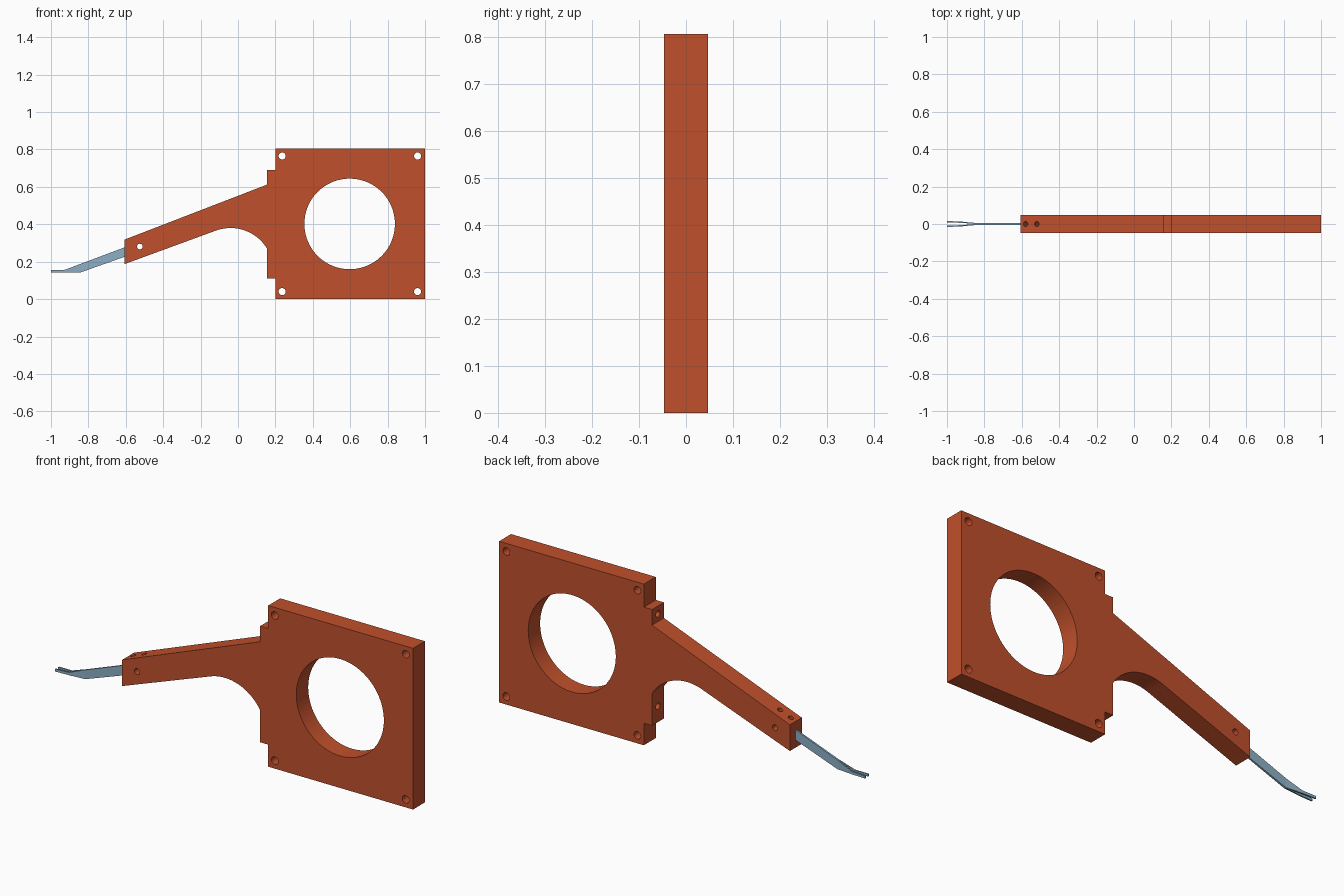
import bpy, bmesh, math
from mathutils import Vector

if "Cube" in bpy.data.objects:
    bpy.data.objects.remove(bpy.data.objects["Cube"])

HALF = 0.047  # half thickness of the body


def material(name, rgb):
    m = bpy.data.materials.new(name)
    m.diffuse_color = (*rgb, 1)
    m.use_nodes = True
    m.node_tree.nodes["Principled BSDF"].inputs["Base Color"].default_value = m.diffuse_color
    return m


def add_mesh(name, verts, faces, mat):
    me = bpy.data.meshes.new(name)
    me.from_pydata(verts, [], faces)
    bm = bmesh.new()
    bm.from_mesh(me)
    bmesh.ops.recalc_face_normals(bm, faces=bm.faces)
    bm.to_mesh(me)
    bm.free()
    ob = bpy.data.objects.new(name, me)
    bpy.context.collection.objects.link(ob)
    me.materials.append(mat)
    return ob


def apply_modifier(ob, mod):
    bpy.context.view_layer.objects.active = ob
    bpy.ops.object.modifier_apply(modifier=mod.name)


def drill(ob, centre, axis, r, half_depth, sides=24):
    """Cut a round hole; centre is the middle of the cutter."""
    bpy.ops.mesh.primitive_cylinder_add(vertices=sides, radius=r, depth=2 * half_depth, location=centre)
    cutter = bpy.context.object
    cutter.rotation_euler = Vector(axis).to_track_quat('Z', 'Y').to_euler()
    cutter.hide_render = True
    mod = ob.modifiers.new("hole", 'BOOLEAN')
    mod.operation, mod.object, mod.solver = 'DIFFERENCE', cutter, 'EXACT'
    bpy.context.view_layer.update()
    apply_modifier(ob, mod)
    bpy.data.objects.remove(cutter, do_unlink=True)


orange = material("orange", (0.53, 0.08, 0.025))
steel = material("steel", (0.27, 0.43, 0.56))

# Body outline: square plate, mounting step, sloping arm with a rounded underside
outline = [(0.155, 0.11), (0.2, 0.11), (0.2, 0), (1, 0), (1, 0.805), (0.2, 0.805), (0.2, 0.69),
           (0.155, 0.69), (0.155, 0.612), (-0.607, 0.318), (-0.607, 0.187)]
start, end, radius = math.radians(111), math.radians(31), 0.228
for i in range(19):
    a = start + (end - start) * i / 18
    outline.append((-0.04 + radius * math.cos(a), 0.152 + radius * math.sin(a)))
outline.append((0.155, 0.27))
n = len(outline)
verts = [(x, y, z) for y in (-HALF, HALF) for x, z in outline]
faces = [list(range(n)), list(range(n, 2 * n))]
faces += [[i, (i + 1) % n, n + (i + 1) % n, n + i] for i in range(n)]
body = add_mesh("fan_plate_and_arm", verts, faces, orange)

# Large opening, corner holes and cross hole in the arm
drill(body, (0.597, 0, 0.402), (0, 1, 0), 0.242, 0.2, 96)
for x in (0.236, 0.96):
    for z in (0.04, 0.765):
        drill(body, (x, 0, z), (0, 1, 0), 0.019, 0.2)
drill(body, (-0.525, 0, 0.281), (0, 1, 0), 0.015, 0.2)

# Blind holes in the step and set screw holes on top of the arm
for z in (0.65, 0.19):
    drill(body, (0.155, 0, z), (1, 0, 0), 0.016, 0.1)
slope = (0.612 - 0.318) / 0.762
for x in (-0.58, -0.52):
    drill(body, (x, 0, 0.318 + slope * (x + 0.607)), (-slope, 0, 1), 0.013, 0.06)

# Forked blade: stations of x, inner y, outer y, bottom z, top z, mirrored in y
stations = [(-0.59, 0, 0.004, 0.232, 0.283), (-0.84, 0, 0.005, 0.143, 0.189),
            (-0.925, 0.006, 0.013, 0.143, 0.157), (-1, 0.009, 0.016, 0.143, 0.155)]
verts, faces = [], [[0, 1, 2, 3]]
for x, y0, y1, z0, z1 in stations:
    verts += [(x, y0, z0), (x, y1, z0), (x, y1, z1), (x, y0, z1)]
for s in range(len(stations) - 1):
    for k in range(4):
        a, b = 4 * s + k, 4 * s + (k + 1) % 4
        faces.append([a, b, b + 4, a + 4])
faces.append([len(verts) - 4 + k for k in range(4)])
blade = add_mesh("forked_blade", verts, faces, steel)
mirror = blade.modifiers.new("mirror", 'MIRROR')
mirror.use_axis = (False, True, False)

# Smooth round walls, crisp edges
bpy.ops.object.select_all(action='DESELECT')
body.select_set(True)
bpy.context.view_layer.objects.active = body
bpy.ops.object.shade_smooth_by_angle(angle=math.radians(30))
